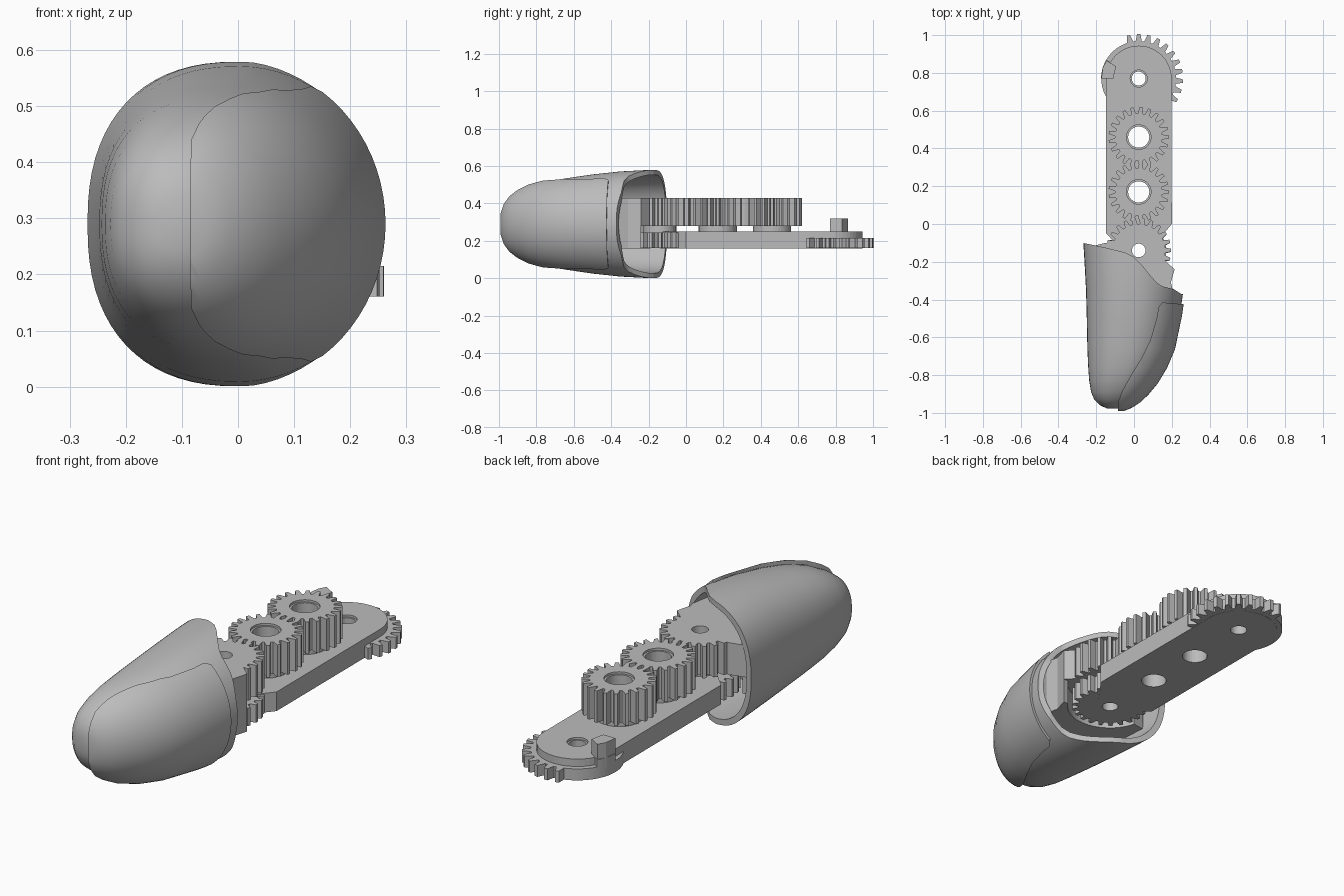
import bpy, bmesh
from math import sin, cos, pi, radians, copysign

cube = bpy.data.objects.get("Cube")
if cube:
    bpy.data.objects.remove(cube)

grey = bpy.data.materials.new("plain grey")
grey.use_nodes = True
GREY = (0.5, 0.5, 0.5, 1)
grey.diffuse_color = GREY
for node in grey.node_tree.nodes:
    if node.type == 'BSDF_PRINCIPLED':
        node.inputs["Base Color"].default_value = GREY


def make_object(name, bm):
    bmesh.ops.recalc_face_normals(bm, faces=bm.faces[:])
    mesh = bpy.data.meshes.new(name)
    bm.to_mesh(mesh)
    bm.free()
    mesh.materials.append(grey)
    obj = bpy.data.objects.new(name, mesh)
    bpy.context.collection.objects.link(obj)
    return obj


def prism(name, outline, z0, z1):
    """Extrude a plan outline from z0 to z1."""
    bm = bmesh.new()
    face = bm.faces.new([bm.verts.new((x, y, z0)) for x, y in outline])
    top = bmesh.ops.extrude_face_region(bm, geom=[face])["geom"]
    verts = [v for v in top if isinstance(v, bmesh.types.BMVert)]
    bmesh.ops.translate(bm, verts=verts, vec=(0, 0, z1 - z0))
    return make_object(name, bm)


def arc(cx, cy, r, start, end, steps=24):
    angles = [radians(start + (end - start) * i / steps) for i in range(steps + 1)]
    return [(cx + r * cos(a), cy + r * sin(a)) for a in angles]


def disc(name, cx, cy, r, z0, z1):
    return prism(name, arc(cx, cy, r, 0, 360, 40)[:-1], z0, z1)


def boolean(obj, other, operation='DIFFERENCE'):
    """Apply a boolean and discard the helper."""
    mod = obj.modifiers.new("cut", 'BOOLEAN')
    mod.operation, mod.solver, mod.object = operation, 'EXACT', other
    graph = bpy.context.evaluated_depsgraph_get()
    result = bpy.data.meshes.new_from_object(obj.evaluated_get(graph))
    obj.modifiers.clear()
    obj.data = result
    bpy.data.objects.remove(other)


def gear(name, cx, cy, root, tip, count, z0, z1, start=0, end=360):
    """Spur gear with teeth only between two angles."""
    pts = []
    step = 2 * pi / count
    for i in range(count):
        a = radians(start) + i * step
        toothed = i * step < radians(end - start) - 0.01
        for offset, high in ((-0.36, 0), (-0.16, 1), (0.16, 1), (0.36, 0)):
            r = tip if high and toothed else root
            pts.append((cx + r * cos(a + offset * step), cy + r * sin(a + offset * step)))
    return prism(name, pts, z0, z1)


def smooth(obj, angle=30):
    bpy.ops.object.select_all(action='DESELECT')
    obj.select_set(True)
    bpy.context.view_layer.objects.active = obj
    bpy.ops.object.shade_smooth_by_angle(angle=radians(angle))


# Fingertip stations: y, low x, high x, half height
STATIONS = [(-0.04, -0.272, 0.272, 0.29), (-0.2, -0.262, 0.27, 0.289),
            (-0.35, -0.254, 0.262, 0.281), (-0.5, -0.25, 0.24, 0.265),
            (-0.65, -0.247, 0.203, 0.243), (-0.75, -0.243, 0.16, 0.224),
            (-0.83, -0.237, 0.112, 0.198), (-0.89, -0.227, 0.062, 0.166),
            (-0.93, -0.21, 0.02, 0.135), (-0.96, -0.18, -0.027, 0.096),
            (-0.977, -0.142, -0.07, 0.05)]
MID_Z = 0.29
SEGMENTS = 72


def fingertip(name, grow):
    """Loft the fingertip, grown or shrunk by an offset."""
    bm = bmesh.new()
    rings = []
    for y, low, high, half in STATIONS:
        y = y + (-grow if y < -0.5 else grow if grow > 0 else -2 * grow if y > -0.1 else 0)
        cx = (low + high) / 2
        rx = max((high - low) / 2 + grow, 0.012)
        rz = max(half + grow, 0.012)
        ring = []
        for i in range(SEGMENTS):
            c, s = cos(2 * pi * i / SEGMENTS), sin(2 * pi * i / SEGMENTS)
            power = 0.84 if c < 0 else 1.0
            x = cx + rx * copysign(abs(c) ** power, c)
            ring.append(bm.verts.new((x, y, MID_Z + rz * copysign(abs(s) ** power, s))))
        rings.append(ring)
    for a, b in zip(rings, rings[1:]):
        for i in range(SEGMENTS):
            j = (i + 1) % SEGMENTS
            bm.faces.new((a[i], a[j], b[j], b[i]))
    bm.faces.new(rings[0])
    bm.faces.new(rings[-1][::-1])
    return make_object(name, bm)


# Hollow fingertip shell with slanted opening
shell = fingertip("fingertip_shell", 0)
boolean(shell, fingertip("cavity_cutter", -0.026))
opening = [(-0.4, -0.09), (-0.27, -0.1), (-0.15, -0.125), (-0.05, -0.15), (0, -0.175),
           (0.04, -0.215), (0.08, -0.265), (0.12, -0.31), (0.15, -0.33), (0.21, -0.345),
           (0.25, -0.37), (0.4, -0.39), (0.4, 0.2), (-0.4, 0.2)]
boolean(shell, prism("opening_cutter", opening, -0.2, 0.8))
smooth(shell)

# Raised finger pad
pad = fingertip("finger_pad", 0.014)
pad_outline = [(0.4, -0.435), (0.2, -0.42), (0.15, -0.415), (0.13, -0.44), (0.12, -0.5),
               (0.085, -0.62), (0.04, -0.71), (-0.01, -0.79), (-0.06, -0.88), (-0.083, -0.94),
               (-0.09, -1.1), (0.4, -1.1)]
boolean(pad, prism("pad_region", pad_outline, -0.2, 0.8), 'INTERSECT')
boolean(pad, fingertip("pad_core", -0.012))
smooth(pad)

# Centres along the link
CX = 0.025
KNUCKLE, IDLER_A, IDLER_B, BASE = -0.14, 0.17, 0.46, 0.77

# Link bar with rounded end
bar = prism("link_bar", [(-0.148, -0.05), (-0.06, -0.14), (0.1, -0.14), (0.15, -0.06), (0.2, 0)]
            + arc(CX, BASE, 0.174, 0, 180), 0.16, 0.25)
knuckle_gear = gear("lower_knuckle_gear", CX, KNUCKLE, 0.145, 0.172, 22, 0.161, 0.245)

# Partly toothed base gear and stop
base_gear = gear("base_gear", CX, BASE, 0.198, 0.235, 27, 0.161, 0.215, -30, 117)
stop_rim = prism("stop_rim", arc(CX, BASE, 0.199, 150, 180)
                 + [(-0.1, BASE), (-0.1, 0.84)], 0.2, 0.249)
stop = prism("stop_block", [(-0.173, 0.77), (-0.11, 0.77), (-0.095, 0.835), (-0.145, 0.865),
                            (-0.165, 0.83)], 0.2, 0.32)

# Upper gears and their collars
tip_gear = gear("fingertip_gear", CX, KNUCKLE, 0.14, 0.172, 22, 0.28, 0.43, -16, 180)
idler_a = gear("idler_gear_near", CX, IDLER_A, 0.125, 0.16, 21, 0.28, 0.43)
idler_b = gear("idler_gear_far", CX, IDLER_B, 0.125, 0.16, 21, 0.28, 0.43)
collars = {y: disc("gear_collar", CX, y, r, 0.24, 0.285)
           for y, r in ((KNUCKLE, 0.088), (IDLER_A, 0.102), (IDLER_B, 0.102))}

# Mounting block joining gear and shell
upper_block = prism("upper_mount", [(-0.15, -0.1), (0, -0.13), (0.16, -0.19), (0.215, -0.24),
                                    (0.195, -0.31), (0.21, -0.37), (0.18, -0.45), (-0.2, -0.45),
                                    (-0.232, -0.3), (-0.232, -0.12)], 0.28, 0.43)
lower_block = prism("lower_mount", arc(CX, KNUCKLE, 0.192, 195, 328)
                    + [(0.215, -0.24), (0.195, -0.31), (0.21, -0.37), (0.18, -0.45),
                       (-0.2, -0.45), (-0.222, -0.3), (-0.222, -0.2)], 0.16, 0.28)

# Axle bores through every part on each centre
bores = {KNUCKLE: (0.036, [bar, knuckle_gear, tip_gear, upper_block, collars[KNUCKLE]]),
         IDLER_A: (0.056, [bar, idler_a, collars[IDLER_A]]),
         IDLER_B: (0.056, [bar, idler_b, collars[IDLER_B]]),
         BASE: (0.037, [bar, base_gear])}
for y, (radius, parts) in bores.items():
    for part in parts:
        boolean(part, disc("bore_cutter", CX, y, radius, 0, 0.6))

# Stepped rims at the bore mouths
for part, y, z, r in ((idler_a, IDLER_A, 0.42, 0.065), (idler_b, IDLER_B, 0.42, 0.065),
                      (bar, BASE, 0.24, 0.045)):
    boolean(part, disc("rim_cutter", CX, y, r, z, 0.6))
